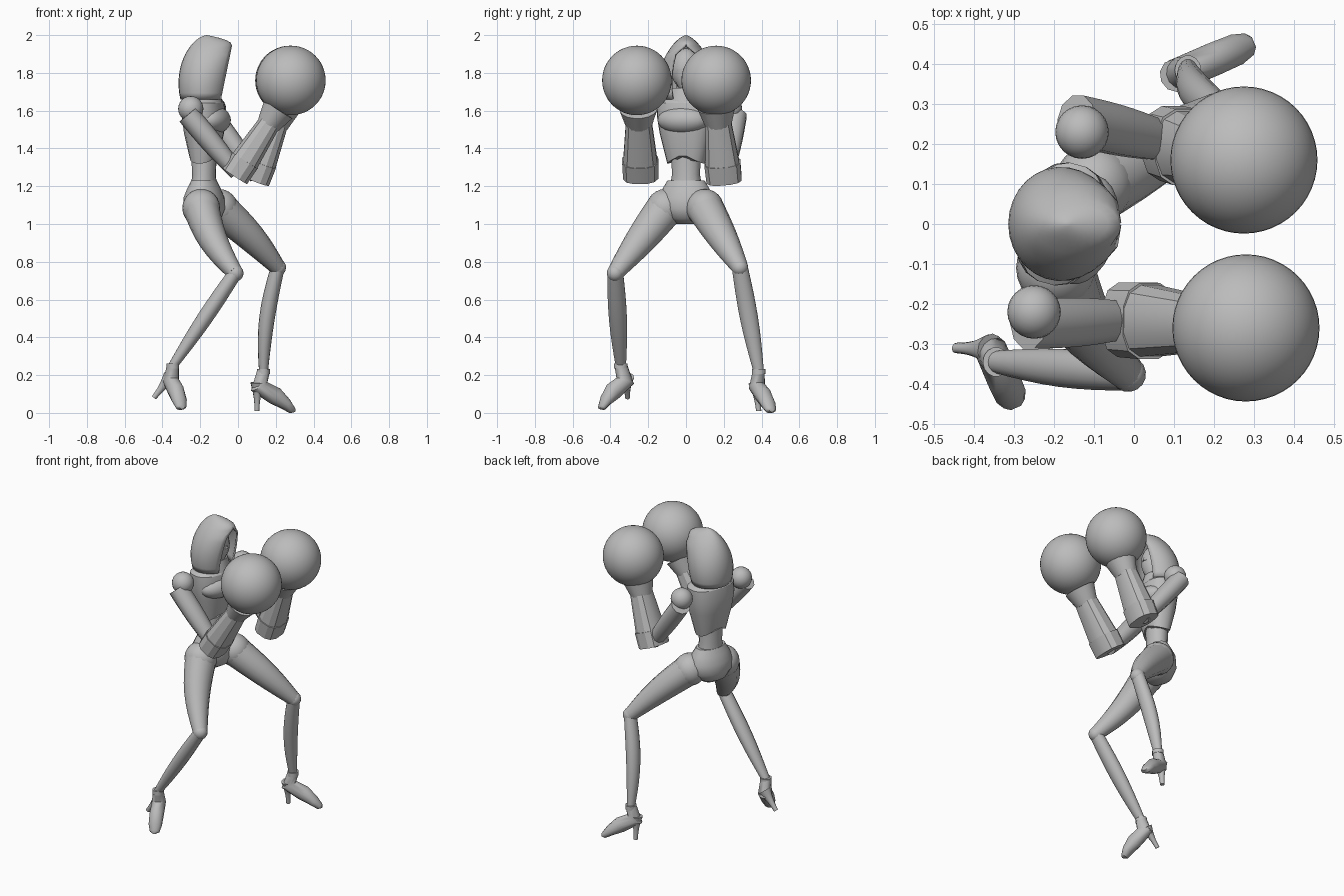
import bpy, bmesh, math
from mathutils import Vector, Matrix

if "Cube" in bpy.data.objects:
    bpy.data.objects.remove(bpy.data.objects["Cube"])

SHADE = 0.5
grey = bpy.data.materials.new("neutral_grey")
grey.use_nodes = True
grey.diffuse_color = (SHADE, SHADE, SHADE, 1)
grey.node_tree.nodes["Principled BSDF"].inputs["Base Color"].default_value = grey.diffuse_color

UP, SIDE = Vector((0, 0, 1)), Vector((0, 1, 0))
TURN = Matrix.Rotation(math.radians(-15), 3, 'Z')
SPINE = Vector((-.18, 0, 0))


def finish(bm, name, angle=40):
    bmesh.ops.recalc_face_normals(bm, faces=bm.faces)
    mesh = bpy.data.meshes.new(name)
    bm.to_mesh(mesh)
    bm.free()
    part = bpy.data.objects.new(name, mesh)
    bpy.context.collection.objects.link(part)
    mesh.materials.append(grey)
    bpy.ops.object.select_all(action='DESELECT')
    part.select_set(True)
    bpy.context.view_layer.objects.active = part
    bpy.ops.object.shade_smooth_by_angle(angle=math.radians(angle))
    return part


def bridge(bm, rings, closed=True):
    for low, high in zip(rings, rings[1:]):
        count = len(low)
        for i in range(count if closed else count - 1):
            j = (i + 1) % count
            bm.faces.new((low[i], low[j], high[j], high[i]))


def loft(name, points, radii, across=SIDE, axis=None, sides=14, power=1, angle=40):
    """Skin rounded sections; each radius is (across, other way)."""
    bm, rings = bmesh.new(), []
    for k, (point, (wide, deep)) in enumerate(zip(points, radii)):
        along = axis or (points[min(k + 1, len(points) - 1)] - points[max(k - 1, 0)]).normalized()
        u = (across - along * across.dot(along)).normalized()
        v = along.cross(u)
        ring = []
        for i in range(sides):
            turn = math.tau * (i + .5) / sides
            c, s = (math.copysign(abs(f) ** power, f) for f in (math.cos(turn), math.sin(turn)))
            ring.append(bm.verts.new(point + u * c * wide + v * s * deep))
        rings.append(ring)
    bridge(bm, rings)
    bm.faces.new(rings[0])
    bm.faces.new(rings[-1])
    return finish(bm, name, angle)


def limb(name, start, end, first, last, bulge=0, bow=0, flat=.9, steps=8, **style):
    """Taper between two joints, with a swelling and a bow along x."""
    points, radii = [], []
    for k in range(steps + 1):
        t = k / steps
        arch = math.sin(math.pi * t)
        points.append(start.lerp(end, t) + Vector((bow * arch, 0, 0)))
        wide = first + (last - first) * t + bulge * arch
        radii.append((wide, wide * flat))
    loft(name, points, radii, **style)


def trunk(name, sections, **style):
    """Stack level sections of (height, depth, width) on the spine."""
    return loft(name, [SPINE + UP * z for z, _, _ in sections],
                [(wide, deep) for _, deep, wide in sections],
                across=TURN @ SIDE, axis=UP, **style)


def ball(name, centre, size, segments=32):
    bm = bmesh.new()
    bmesh.ops.create_uvsphere(bm, u_segments=segments, v_segments=segments // 2, radius=1)
    bmesh.ops.scale(bm, vec=size, verts=bm.verts)
    bmesh.ops.rotate(bm, matrix=TURN, verts=bm.verts)
    bmesh.ops.translate(bm, vec=centre, verts=bm.verts)
    finish(bm, name)


def sphere(name, centre, radius, segments=32):
    ball(name, centre, Vector((radius, radius, radius)), segments)


# Trunk
trunk("waist", [(1.18, .07, .09), (1.26, .062, .075), (1.4, .07, .08)])
trunk("pelvis", [(1.23, .065, .1), (1.19, .085, .125), (1.14, .105, .15),
                 (1.08, .11, .15), (1.03, .09, .1), (1, .04, .05)], sides=20)
jacket = trunk("jacket", [(1.32, .07, .1), (1.48, .1, .14), (1.57, .11, .155),
                          (1.64, .1, .155), (1.7, .06, .07)], sides=20, power=.85, angle=25)
for vert in jacket.data.vertices[:20]:
    # Notch the hem at the middle of the front and back
    vert.co.z += max(0, .05 - abs((TURN.inverted() @ (vert.co - SPINE)).y) / 2)
trunk("neck", [(1.6, .05, .05), (1.8, .05, .05)])
trunk("collar", [(1.64, .1, .11), (1.72, .08, .09)])
ball("chest_plate", SPINE + TURN @ Vector((.055, 0, 1.55)), Vector((.085, .14, .075)), 24)

# Head with a covered lower face
face = Vector((-.16, 0, 1.82))
ball("head", face, Vector((.08, .08, .11)), 20)
limb("face_mask", face + Vector((.02, 0, -.1)), face + Vector((.02, 0, 0)),
     .04, .07, bulge=.01, steps=3, axis=UP, sides=10)
limb("nose", face + Vector((.06, 0, .03)), face + Vector((.07, 0, -.02)), .01, .02, sides=6, steps=1)

# Hood: the front gap closes into a peak above the brow
HOOD_STEPS, HOOD_SIDES, PEAK = 16, 24, .84
centre = face.x - .005
bm, rings = bmesh.new(), []
for k in range(HOOD_STEPS + 1):
    t = math.sin(k / HOOD_STEPS * math.pi / 2)
    dome = max(0, 1 - ((t - .25) / .75) ** 2)
    crown = max(0, (t - PEAK) / (1 - PEAK))
    back = centre - .15 * dome ** .6
    front = centre + (.075 + .07 * t) * (1 - crown ** 2)
    gap = math.radians(33) * min(1, max(0, PEAK - t) * 8)
    reach = (front - back) / (1 + math.cos(gap))
    ring = []
    for i in range(HOOD_SIDES + 1):
        turn = gap + (math.tau - 2 * gap) * i / HOOD_SIDES
        ring.append(bm.verts.new((back + reach + reach * math.cos(turn),
                                  .143 * dome ** .7 * math.sin(turn), 1.66 + .34 * t)))
    rings.append(ring)
bridge(bm, rings, closed=False)
bmesh.ops.remove_doubles(bm, verts=bm.verts, dist=.0005)
hood = finish(bm, "hood", 50)
shell = hood.modifiers.new("thickness", 'SOLIDIFY')
shell.thickness = .01
shell.offset = -1


# Arms: shoulder, sleeve, forearm guard, cuff and round glove
def arm(side, shoulder, elbow, wrist, glove):
    outward = math.copysign(.03, shoulder.y)
    sphere(side + "_shoulder", shoulder, .067, 24)
    limb(side + "_upper_arm", shoulder + Vector((-.015, outward, -.03)), elbow,
         .065, .045, bulge=.008, sides=10)
    rise = (wrist - elbow).normalized()
    band = elbow + rise * .08
    limb(side + "_elbow_guard", elbow - rise * .02, band, .096, .098, flat=.82,
         steps=2, sides=12, power=.75, angle=30)
    limb(side + "_forearm", band, wrist, .092, .07, flat=.85, sides=12, power=.8, angle=30)
    limb(side + "_cuff", wrist - rise * .02, wrist + rise * .08, .07, .1, steps=3, sides=16)
    sphere(side + "_glove", glove, .184, 48)


arm("right", Vector((-.25, -.22, 1.61)), Vector((-.005, -.24, 1.27)),
    Vector((.17, -.25, 1.54)), Vector((.28, -.26, 1.76)))
arm("left", Vector((-.13, .23, 1.61)), Vector((.1, .2, 1.25)),
    Vector((.21, .17, 1.54)), Vector((.275, .16, 1.76)))


# Legs: rounded hip, thigh, knee, shin and a high heeled boot
def leg(side, hip, knee, ankle, toe, heel, thigh_bow, shin_bow):
    sphere(side + "_hip", hip, .1, 24)
    limb(side + "_thigh", hip, knee, .1, .045, bulge=.008, bow=thigh_bow, flat=.95)
    sphere(side + "_knee", knee, .045, 16)
    limb(side + "_shin", knee, ankle, .043, .028, bulge=.013, bow=shin_bow, flat=.85)

    forward = toe - ankle
    forward.z = 0
    across = UP.cross(forward).normalized()
    forward.normalize()
    back = ankle - forward * .025 - UP * .08
    instep = back.lerp(toe, .4) + forward * .01
    ball_of_foot = back.lerp(toe, .75)
    loft(side + "_boot", [ankle, back, instep, ball_of_foot, toe - forward * .015, toe],
         [(.032, .034), (.042, .05), (.043, .048), (.041, .032), (.03, .02), (.014, .01)],
         across=across, sides=12)
    limb(side + "_boot_top", ankle - UP * .015, ankle + UP * .012, .037, .037, steps=1, axis=UP)
    limb(side + "_heel", back - forward * .01 + UP * .02, heel, .042, .014, bulge=-.007,
         across=across, sides=10)


leg("right", Vector((-.195, -.11, 1.085)), Vector((-.015, -.375, .74)), Vector((-.345, -.345, .25)),
    Vector((-.295, -.46, .03)), Vector((-.445, -.31, .08)), -.025, 0)
leg("left", Vector((-.1, .1, 1.085)), Vector((.21, .285, .77)), Vector((.135, .385, .22)),
    Vector((.3, .455, .015)), Vector((.1, .385, .01)), .015, -.02)
